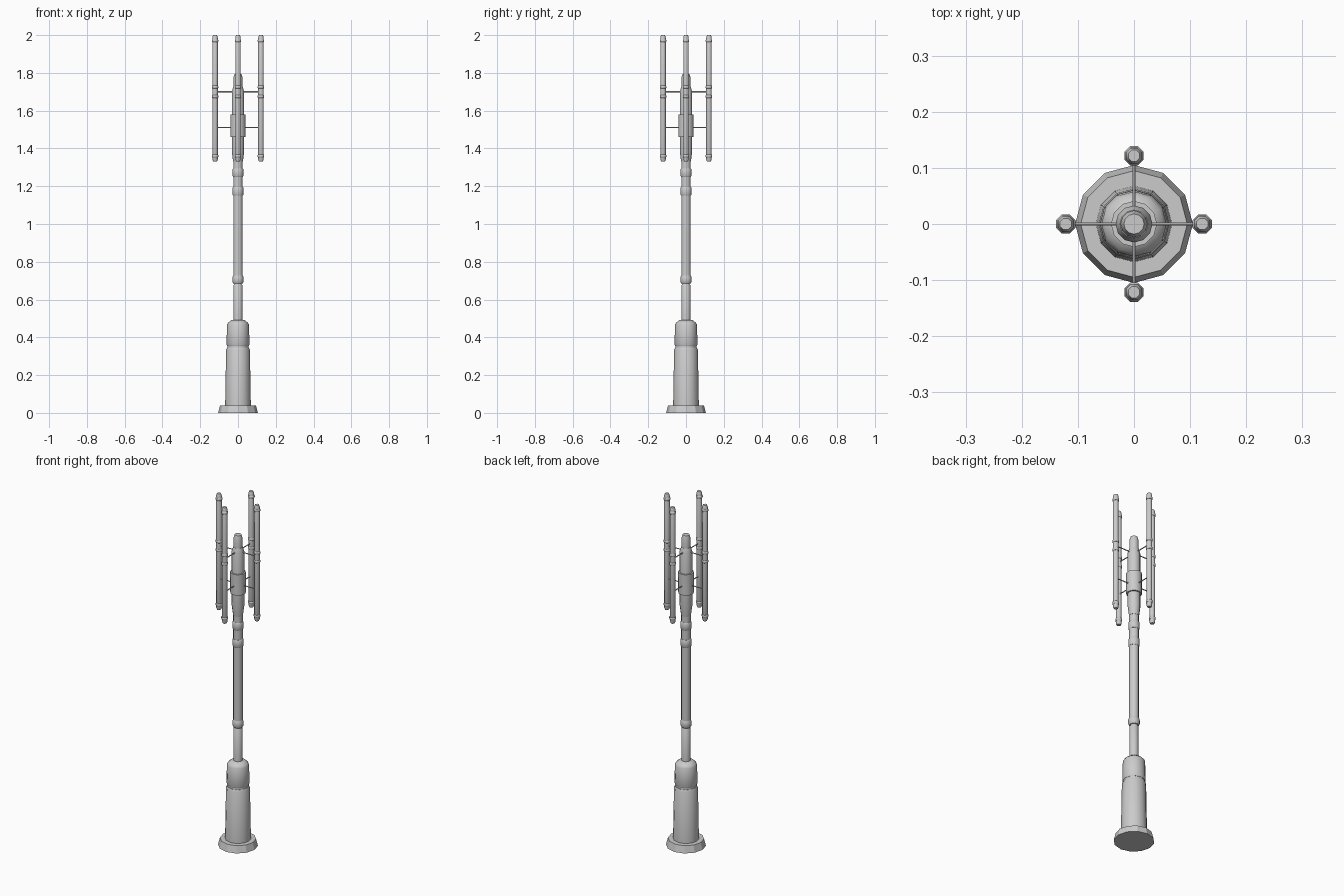
import bpy
import bmesh
from math import cos, sin, pi, radians
from mathutils import Matrix, Vector

if "Cube" in bpy.data.objects:
    bpy.data.objects.remove(bpy.data.objects["Cube"])

grey = bpy.data.materials.new("painted_grey_metal")
grey.use_nodes = True
grey.diffuse_color = (0.6, 0.6, 0.6, 1)
grey.node_tree.nodes["Principled BSDF"].inputs["Base Color"].default_value = (0.6, 0.6, 0.6, 1)


def finish(name, bm, smooth=True):
    bmesh.ops.recalc_face_normals(bm, faces=bm.faces)
    mesh = bpy.data.meshes.new(name)
    bm.to_mesh(mesh)
    bm.free()
    mesh.materials.append(grey)
    obj = bpy.data.objects.new(name, mesh)
    bpy.context.collection.objects.link(obj)
    if smooth:
        bpy.ops.object.select_all(action='DESELECT')
        obj.select_set(True)
        bpy.context.view_layer.objects.active = obj
        bpy.ops.object.shade_smooth_by_angle(angle=radians(46))
    return obj


def lathe(bm, profile, sides, centre=(0, 0), turn=0.0):
    """Closed turned solid from (radius, height) pairs."""
    rings = []
    for r, z in profile:
        rings.append([bm.verts.new((centre[0] + r * cos(turn + 2 * pi * i / sides),
                                    centre[1] + r * sin(turn + 2 * pi * i / sides), z))
                      for i in range(sides)])
    for a, b in zip(rings, rings[1:]):
        for i in range(sides):
            j = (i + 1) % sides
            bm.faces.new((a[i], a[j], b[j], b[i]))
    bm.faces.new(rings[0][::-1])
    bm.faces.new(rings[-1])


def turned(name, profile, sides=12, smooth=True, turn=0.0):
    bm = bmesh.new()
    lathe(bm, profile, sides, turn=turn)
    return finish(name, bm, smooth)


# Foot plate and pedestal
turned("foot_plate", [(0.105, 0), (0.095, 0.04)], smooth=False)
turned("pedestal_lower", [(0.068, 0.04), (0.063, 0.335), (0.058, 0.345)])
turned("pedestal_groove", [(0.056, 0.34), (0.056, 0.362)])
turned("pedestal_upper", [(0.058, 0.355), (0.061, 0.362), (0.058, 0.468),
                          (0.052, 0.478), (0.034, 0.492)])

# Mast in two lengths with collars
turned("mast_lower", [(0.024, 0.48), (0.024, 0.675), (0.019, 0.682), (0.019, 0.695)])
turned("mast_upper", [(0.025, 0.69), (0.025, 1.34)])
turned("mast_collar_low", [(0.025, 0.685), (0.03, 0.695), (0.03, 0.715), (0.025, 0.728)])
for name, z in (("mast_collar_middle", 1.155), ("mast_collar_high", 1.255)):
    turned(name, [(0.026, z - 0.005), (0.029, z), (0.029, z + 0.035), (0.026, z + 0.04)])

# Antenna hub, its sleeve and the top cap
turned("hub", [(0.026, 1.33), (0.033, 1.385), (0.033, 1.70), (0.025, 1.725)])
turned("hub_sleeve", [(0.041, 1.46), (0.041, 1.58)])
turned("hub_cap", [(0.024, 1.72), (0.024, 1.775), (0.018, 1.795)])

# Four antennas, each with bands and two support arms
REACH = 0.1215
for k, side in enumerate(("left", "back", "right", "front")):
    d = Vector((round(cos(k * pi / 2)), round(sin(k * pi / 2)), 0))
    spot = (d.x * REACH, d.y * REACH)

    bm = bmesh.new()
    lathe(bm, [(0.011, 1.33), (0.0155, 1.342), (0.0155, 1.988), (0.011, 2.0)],
          8, spot, pi / 8)
    finish("antenna_" + side, bm)

    bm = bmesh.new()
    for z in (1.36, 1.675, 1.725, 1.97):
        lathe(bm, [(0.016, z - 0.007), (0.0185, z - 0.004),
                   (0.0185, z + 0.004), (0.016, z + 0.007)], 8, spot, pi / 8)
    finish("antenna_bands_" + side, bm)

    bm = bmesh.new()
    for z in (1.51, 1.70):
        rot = d.to_track_quat('Z', 'Y').to_matrix().to_4x4()
        where = Matrix.Translation(d * 0.07 + Vector((0, 0, z)))
        bmesh.ops.create_cone(bm, cap_ends=True, segments=6, radius1=0.003,
                              radius2=0.003, depth=0.09, matrix=where @ rot)
    finish("support_arms_" + side, bm)
